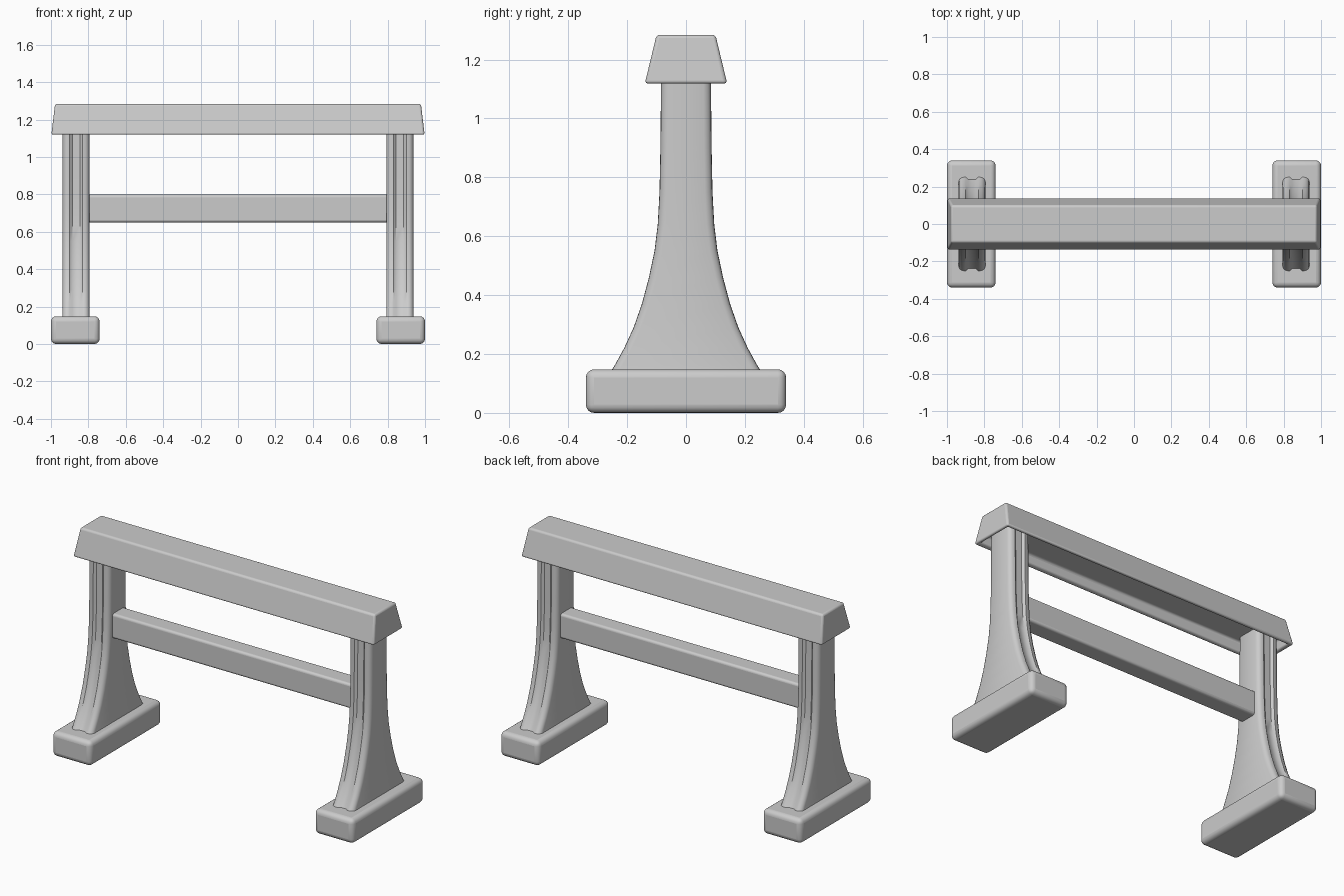
import bpy, bmesh

if "Cube" in bpy.data.objects:
    bpy.data.objects.remove(bpy.data.objects["Cube"])


def finish(name, bm, bevel, segments=4):
    bmesh.ops.recalc_face_normals(bm, faces=bm.faces)
    mesh = bpy.data.meshes.new(name)
    bm.to_mesh(mesh)
    bm.free()
    obj = bpy.data.objects.new(name, mesh)
    bpy.context.collection.objects.link(obj)
    if bevel:
        mod = obj.modifiers.new("soft_edges", "BEVEL")
        mod.width = bevel
        mod.segments = segments
        mod.limit_method = "ANGLE"
    bpy.ops.object.select_all(action="DESELECT")
    obj.select_set(True)
    bpy.context.view_layer.objects.active = obj
    bpy.ops.object.shade_smooth_by_angle(angle=0.7)
    return obj


def box(bm, center, size):
    verts = bmesh.ops.create_cube(bm, size=1)["verts"]
    bmesh.ops.scale(bm, vec=size, verts=verts)
    bmesh.ops.translate(bm, vec=center, verts=verts)
    return verts


def loft(bm, rings):
    loops = [[bm.verts.new(p) for p in ring] for ring in rings]
    n = len(loops[0])
    for a, b in zip(loops, loops[1:]):
        for i in range(n):
            j = (i + 1) % n
            bm.faces.new((a[i], a[j], b[j], b[i]))
    bm.faces.new(loops[0][::-1])
    bm.faces.new(loops[-1])


def rect(hx, hy, z):
    return [(-hx, -hy, z), (hx, -hy, z), (hx, hy, z), (-hx, hy, z)]


# Half depth of the flared post at each height
FLARE = [(0.13, 0.262), (0.16, 0.243), (0.22, 0.21), (0.29, 0.178), (0.37, 0.15),
         (0.46, 0.126), (0.55, 0.107), (0.64, 0.096), (0.75, 0.09), (0.9, 0.087), (1.2, 0.084)]
# Grooved edge of the post: offset across the width, inset from the flare line
EDGE = [(-0.072, 0.026), (-0.066, 0.01), (-0.052, 0.001), (-0.034, 0.0), (-0.02, 0.012),
        (0.02, 0.012), (0.034, 0.0), (0.052, 0.001), (0.066, 0.01), (0.072, 0.026)]

for side, label in ((-1, "left"), (1, "right")):
    # Foot block
    bm = bmesh.new()
    box(bm, (side * 0.87, 0, 0.074), (0.26, 0.68, 0.148))
    finish(label + "_foot", bm, 0.028)

    # Flared post
    bm = bmesh.new()
    cx = side * 0.866
    rings = []
    for z, w in FLARE:
        front = [(cx + x, -(w - d), z) for x, d in EDGE]
        back = [(cx - x, w - d, z) for x, d in EDGE]
        rings.append(front + back)
    loft(bm, rings)
    finish(label + "_post", bm, 0)

# Cross bar
bm = bmesh.new()
box(bm, (0, 0, 0.724), (1.62, 0.11, 0.148))
finish("cross_bar", bm, 0.014)

# Top rail: tapered cap with a hollow underside
bm = bmesh.new()
loft(bm, [rect(0.965, 0.105, 1.18), rect(0.975, 0.114, 1.12),
          rect(0.998, 0.14, 1.118), rect(0.978, 0.1, 1.284)])
rail = finish("top_rail", bm, 0.0)
mod = rail.modifiers.new("soft_edges", "BEVEL")
mod.width = 0.028
mod.segments = 4
mod.limit_method = "ANGLE"
mod.angle_limit = 0.6
